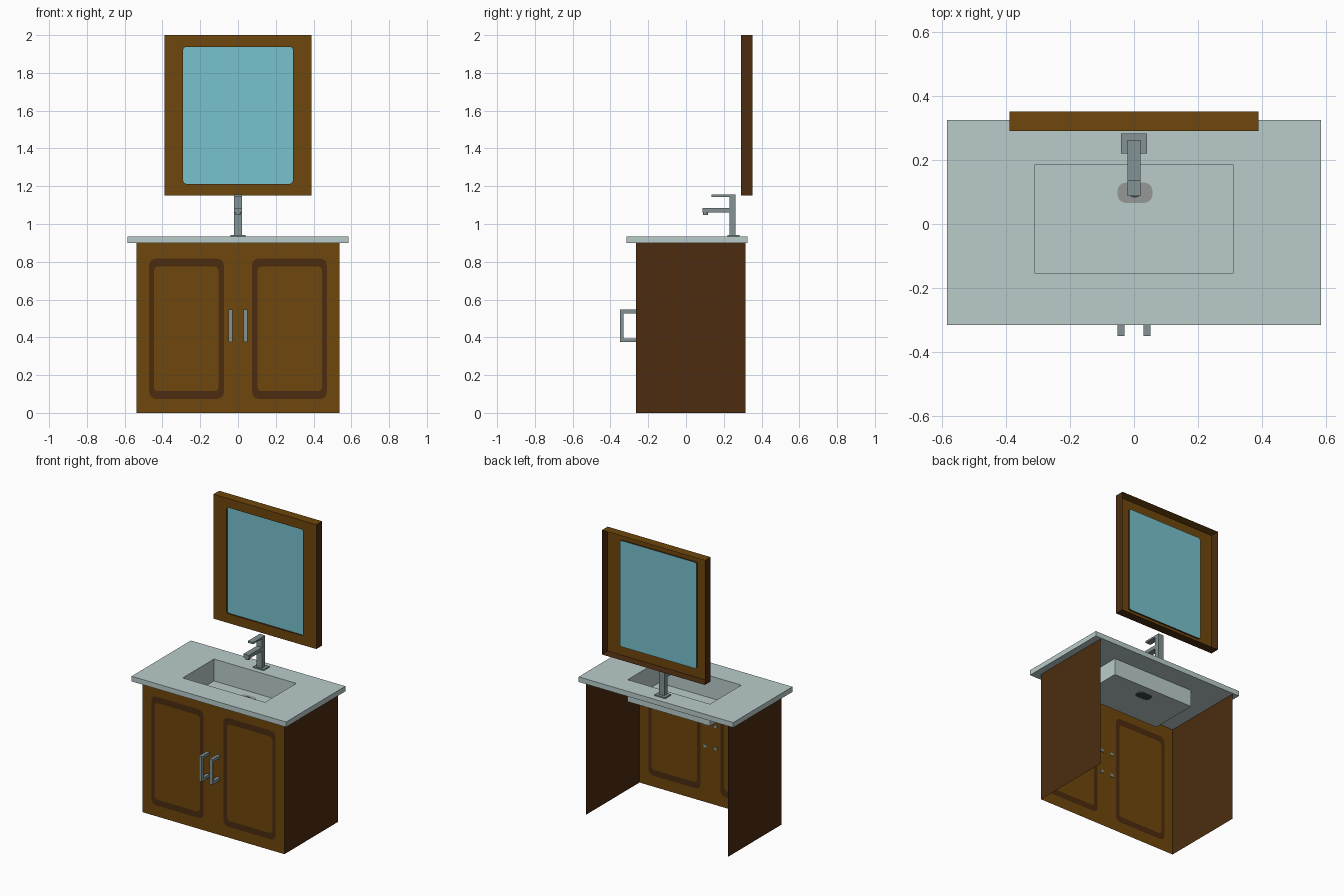
import bpy, bmesh, math
from mathutils import Vector

if "Cube" in bpy.data.objects:
    bpy.data.objects.remove(bpy.data.objects["Cube"])


def lin(c):
    c /= 255
    return c / 12.92 if c <= 0.04045 else ((c + 0.055) / 1.055) ** 2.4


def material(name, r, g, b):
    m = bpy.data.materials.new(name)
    m.diffuse_color = (lin(r), lin(g), lin(b), 1)
    m.use_nodes = True
    m.node_tree.nodes["Principled BSDF"].inputs["Base Color"].default_value = m.diffuse_color
    return m


WOOD = material("warm brown wood", 110, 71, 12)
DARK = material("dark brown wood", 76, 44, 15)
STONE = material("pale stone", 186, 204, 203)
METAL = material("brushed metal", 132, 146, 147)
DRAIN = material("drain grey", 150, 152, 152)
HOLE = material("drain hole", 60, 68, 68)
GLASS = material("mirror blue", 120, 194, 206)


def finish(name, bm, mat):
    me = bpy.data.meshes.new(name)
    bm.to_mesh(me)
    bm.free()
    me.materials.append(mat)
    ob = bpy.data.objects.new(name, me)
    bpy.context.collection.objects.link(ob)
    return ob


def rounded(x0, x1, v0, v1, r=0.0, seg=3):
    """Rectangle outline in 2D, with optional rounded corners."""
    if r == 0:
        return [(x0, v0), (x1, v0), (x1, v1), (x0, v1)]
    pts = []
    for k, (cx, cv) in enumerate([(x1 - r, v0 + r), (x1 - r, v1 - r),
                                  (x0 + r, v1 - r), (x0 + r, v0 + r)]):
        for i in range(seg + 1):
            a = math.radians(-90 + 90 * k + 90 * i / seg)
            pts.append((cx + r * math.cos(a), cv + r * math.sin(a)))
    return pts


def on_y(outline, y):
    return [(x, y, z) for x, z in outline]


def on_z(outline, z):
    return [(x, y, z) for x, y in outline]


def plate(name, loops, normal, mat):
    """Flat sheet: the first loop is the outside, the rest are holes."""
    bm = bmesh.new()
    n = Vector(normal)
    edges = []
    for loop in loops:
        vs = [bm.verts.new(p) for p in loop]
        edges += [bm.edges.new((vs[i - 1], vs[i])) for i in range(len(vs))]
    bmesh.ops.triangle_fill(bm, edges=edges, use_beauty=True, normal=n)
    for f in bm.faces:
        f.normal_update()
        if f.normal.dot(n) < 0:
            f.normal_flip()
    return finish(name, bm, mat)


def band(name, a, b, mat, inward=False):
    """Wall joining two matching loops."""
    bm = bmesh.new()
    va, vb = [bm.verts.new(p) for p in a], [bm.verts.new(p) for p in b]
    mid = sum((Vector(p) for p in a + b), Vector()) / (2 * len(a))
    for i in range(len(va)):
        f = bm.faces.new((va[i - 1], va[i], vb[i], vb[i - 1]))
        f.normal_update()
        if (f.normal.dot(f.calc_center_median() - mid) < 0) != inward:
            f.normal_flip()
    return finish(name, bm, mat)


def box(name, x0, x1, y0, y1, z0, z1, mat):
    bm = bmesh.new()
    bmesh.ops.create_cube(bm, size=1)
    for v in bm.verts:
        v.co = ((x0 + x1) / 2 + v.co.x * (x1 - x0),
                (y0 + y1) / 2 + v.co.y * (y1 - y0),
                (z0 + z1) / 2 + v.co.z * (z1 - z0))
    return finish(name, bm, mat)


# Cabinet: open-backed shell with two thin sides and a front with door grooves
FY, BY, CX, CZ = -0.265, 0.315, 0.537, 0.9
holes = []
for side, s in (("left", -1), ("right", 1)):
    outer = rounded(*sorted((s * 0.075, s * 0.47)), 0.074, 0.817, 0.035)
    inner = rounded(*sorted((s * 0.103, s * 0.445)), 0.115, 0.775, 0.022)
    outer, inner = on_y(outer, FY), on_y(inner, FY)
    holes.append(outer)
    plate(f"door_groove_{side}", [outer, inner], (0, -1, 0), DARK)
    plate(f"door_field_{side}", [inner], (0, -1, 0), WOOD)
    x = s * CX
    plate(f"cabinet_side_{side}",
          [[(x, FY, 0), (x, BY, 0), (x, BY, CZ), (x, FY, CZ)]], (s, 0, 0), DARK)

    # Door handle: square U with legs just through the door
    x0, x1 = sorted((s * 0.029, s * 0.051))
    box(f"handle_grip_{side}", x0, x1, -0.35, -0.33, 0.375, 0.547, METAL)
    for tag, z in (("lower", 0.375), ("upper", 0.527)):
        box(f"handle_leg_{tag}_{side}", x0, x1, -0.33, FY + 0.004, z, z + 0.02, METAL)
plate("cabinet_front", [on_y(rounded(-CX, CX, 0, CZ), FY)] + holes, (0, -1, 0), WOOD)

# Countertop slab with a rectangular basin
TOP, FLOOR = 0.935, 0.785
slab = rounded(-0.584, 0.584, -0.315, 0.325)
bowl = rounded(-0.311, 0.311, -0.153, 0.185)
plate("counter_top", [on_z(slab, TOP), on_z(bowl, TOP)], (0, 0, 1), STONE)
plate("counter_underside", [on_z(slab, CZ), on_z(bowl, CZ)], (0, 0, -1), STONE)
band("counter_edge", on_z(slab, CZ), on_z(slab, TOP), STONE)
band("basin_walls", on_z(bowl, FLOOR), on_z(bowl, TOP), STONE, inward=True)
plate("basin_floor", [on_z(bowl, FLOOR)], (0, 0, 1), STONE)

# Drain plate with a small dark hole
oval = rounded(-0.052, 0.058, 0.065, 0.13, 0.028)
band("drain_rim", on_z(oval, FLOOR - 0.003), on_z(oval, FLOOR + 0.003), DRAIN)
plate("drain_plate", [on_z(oval, FLOOR + 0.003)], (0, 0, 1), DRAIN)
plate("drain_hole", [on_z(rounded(-0.015, 0.02, 0.083, 0.113, 0.012), FLOOR + 0.005)],
      (0, 0, 1), HOLE)
plate("drain_underside", [on_z(oval, FLOOR - 0.003)], (0, 0, -1), HOLE)

# Faucet
box("faucet_base", -0.04, 0.04, 0.22, 0.282, TOP, 0.943, METAL)
box("faucet_column", -0.02, 0.02, 0.23, 0.263, 0.943, 1.143, METAL)
box("faucet_lever", -0.02, 0.02, 0.135, 0.263, 1.143, 1.155, METAL)
box("faucet_spout", -0.02, 0.02, 0.088, 0.23, 1.06, 1.085, METAL)
bm = bmesh.new()
bmesh.ops.create_cone(bm, cap_ends=True, segments=16, radius1=0.014, radius2=0.014, depth=0.014)
bmesh.ops.translate(bm, verts=bm.verts, vec=(0, 0.103, 1.055))
finish("faucet_nozzle", bm, METAL)

# Mirror: hollow frame, open at the back, with recessed glass
MF, MB = 0.29, 0.352
X, Z0, Z1 = 0.389, 1.15, 2.0
opening = rounded(-0.29, 0.29, 1.213, 1.938, 0.014, 2)
plate("mirror_frame_front", [on_y(rounded(-X, X, Z0, Z1), MF), on_y(opening, MF)],
      (0, -1, 0), WOOD)
band("mirror_reveal", on_y(opening, MF), on_y(opening, MF + 0.01), DARK, inward=True)
plate("mirror_glass", [on_y(opening, MF + 0.01)], (0, -1, 0), GLASS)
for tag, s in (("left", -1), ("right", 1)):
    plate(f"mirror_side_{tag}", [[(s * X, MF, Z0), (s * X, MB, Z0),
                                  (s * X, MB, Z1), (s * X, MF, Z1)]], (s, 0, 0), DARK)
for tag, z, n, m in (("top", Z1, 1, WOOD), ("bottom", Z0, -1, DARK)):
    plate(f"mirror_{tag}", [[(-X, MF, z), (X, MF, z), (X, MB, z), (-X, MB, z)]], (0, 0, n), m)
